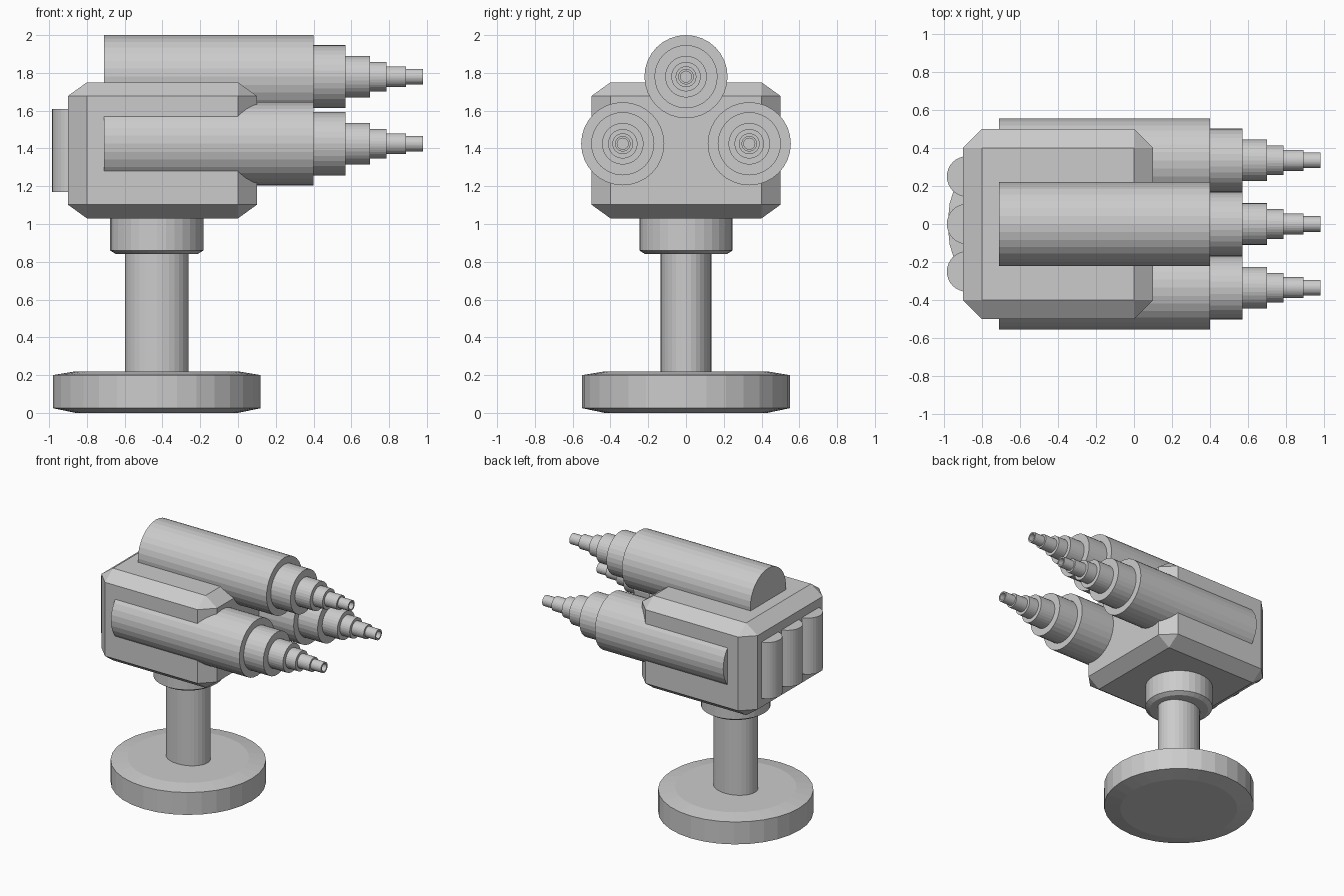
import bpy, bmesh
from math import cos, sin, pi
from mathutils import Matrix

if "Cube" in bpy.data.objects:
    bpy.data.objects.remove(bpy.data.objects["Cube"])

SIDES = 32


def finish(name, bm, matrix):
    bmesh.ops.recalc_face_normals(bm, faces=bm.faces)
    mesh = bpy.data.meshes.new(name)
    bm.to_mesh(mesh)
    bm.free()
    obj = bpy.data.objects.new(name, mesh)
    obj.matrix_world = matrix
    bpy.context.collection.objects.link(obj)
    return obj


def lathe(name, profile, matrix):
    """Turn (radius, height) points round local z, capping both ends."""
    bm = bmesh.new()
    rings = [[bm.verts.new((r * cos(2 * pi * i / SIDES), r * sin(2 * pi * i / SIDES), h))
              for i in range(SIDES)] for r, h in profile]
    for a, b in zip(rings, rings[1:]):
        for i in range(SIDES):
            j = (i + 1) % SIDES
            bm.faces.new((a[i], a[j], b[j], b[i]))
    bm.faces.new(rings[0])
    bm.faces.new(rings[-1])
    return finish(name, bm, matrix)


AXIS_X = -0.43

# Stand: round foot, slightly oval post, collar
stand = Matrix.Translation((AXIS_X, 0, 0))
lathe("base", [(0.43, 0), (0.55, 0.025), (0.55, 0.2), (0.43, 0.22)], stand)
lathe("post", [(1, 0.2), (1, 0.9)], stand @ Matrix.Diagonal((0.167, 0.135, 1, 1)))
lathe("collar", [(0.215, 0.84), (0.247, 0.86), (0.247, 1.05)], stand)

# Chamfered housing
bm = bmesh.new()
bmesh.ops.create_cube(bm, size=1)
bmesh.ops.bevel(bm, geom=bm.edges[:], offset=0.1, segments=1, affect='EDGES')
bmesh.ops.scale(bm, vec=(1, 1, 0.72), verts=bm.verts)
finish("housing", bm, Matrix.Translation((-0.4, 0, 1.39)))

# Three stepped barrels with hollow muzzles, pointing along +x
steps = [(0.22, -0.71, 0.4), (0.167, 0.4, 0.57), (0.11, 0.57, 0.7),
         (0.078, 0.7, 0.785), (0.055, 0.785, 0.89), (0.041, 0.89, 0.98)]
barrel = [(r, x) for r, x0, x1 in steps for x in (x0, x1)]
barrel += [(0.029, 0.98), (0.029, 0.9)]
for name, y, z in (("top", 0, 1.78), ("right", -0.335, 1.425), ("left", 0.335, 1.425)):
    lathe(name + "_barrel", barrel,
          Matrix.Translation((0, y, z)) @ Matrix.Rotation(pi / 2, 4, 'Y'))

# Upright canisters on the back
for i, y in enumerate((-0.25, 0, 0.25)):
    lathe(f"back_canister_{i + 1}", [(0.107, 1.17), (0.107, 1.61)],
          Matrix.Translation((-0.877, y, 0)))
